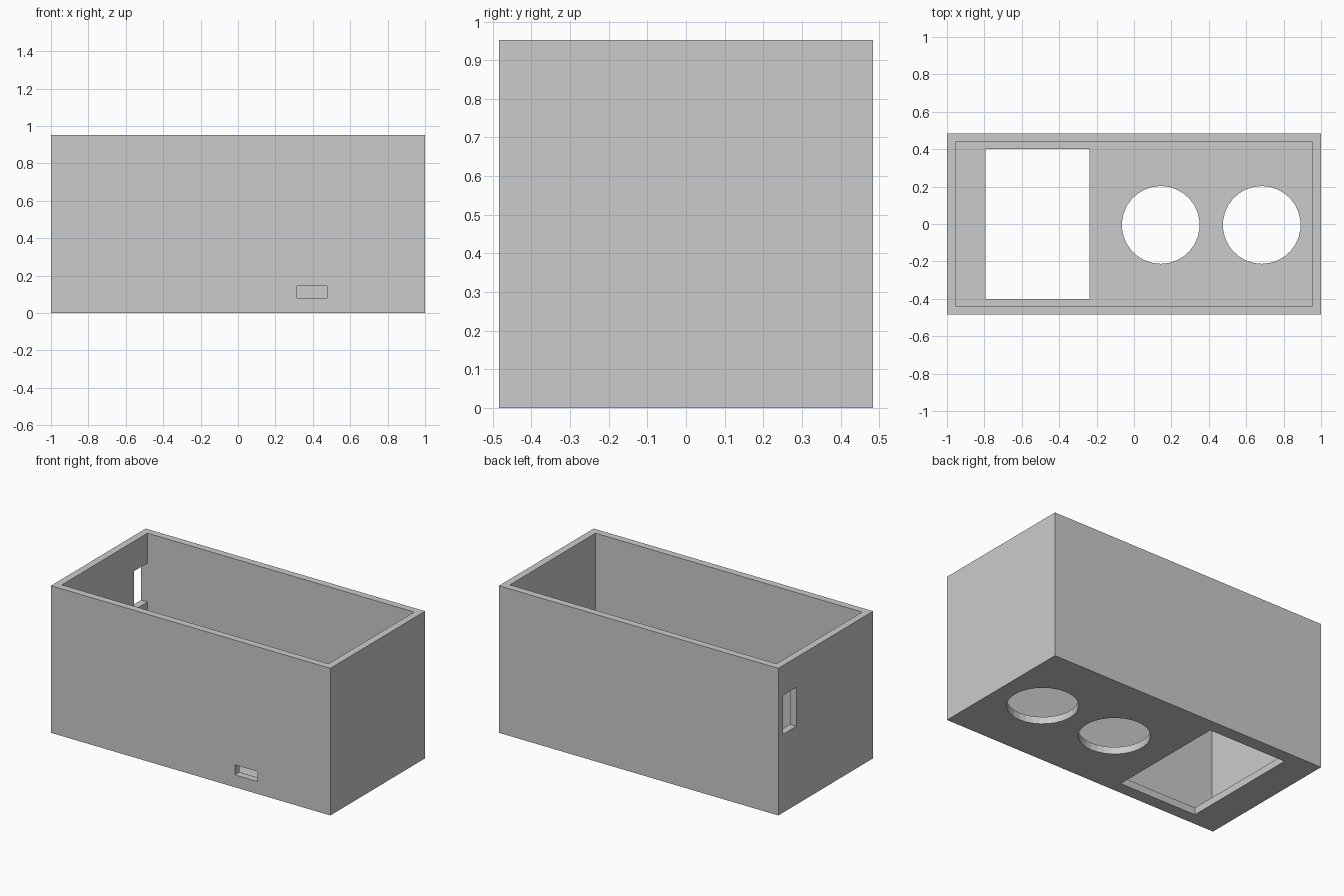
import bpy

if "Cube" in bpy.data.objects:
    bpy.data.objects.remove(bpy.data.objects["Cube"], do_unlink=True)

# Overall size and wall thickness
X, Y, H, WALL = 1.0, 0.484, 0.952, 0.046

grey = bpy.data.materials.new("plain_grey")
grey.use_nodes = True
grey.diffuse_color = (0.6, 0.6, 0.6, 1)
grey.node_tree.nodes["Principled BSDF"].inputs["Base Color"].default_value = (0.6, 0.6, 0.6, 1)


def block(name, low, high):
    """Box between two opposite corners."""
    bpy.ops.mesh.primitive_cube_add(size=1, location=[(a + b) / 2 for a, b in zip(low, high)])
    obj = bpy.context.object
    obj.name = name
    obj.scale = [b - a for a, b in zip(low, high)]
    bpy.ops.object.transform_apply(location=True, rotation=False, scale=True)
    obj.data.materials.append(grey)
    return obj


def round_cutter(name, x, y, radius):
    bpy.ops.mesh.primitive_cylinder_add(vertices=30, radius=radius, depth=0.12, location=(x, y, 0.02))
    obj = bpy.context.object
    obj.name = name
    obj.data.materials.append(grey)
    return obj


# Open-topped box
box = block("open_box", (-X, -Y, 0), (X, Y, H))

inner_y = Y - WALL
cutters = [
    # Hollow interior
    block("interior_cutter", (-X + WALL, -inner_y, WALL), (X - WALL, inner_y, H + 0.1)),
    # Rectangular window and two round holes in the floor
    block("floor_window_cutter", (-0.795, -0.402, -0.1), (-0.238, 0.4, 0.1)),
    round_cutter("round_hole_cutter_a", 0.143, -0.005, 0.208),
    round_cutter("round_hole_cutter_b", 0.683, -0.005, 0.208),
    # Small slot low in the front wall
    block("front_slot_cutter", (0.316, -Y - 0.1, 0.08), (0.477, -inner_y + 0.05, 0.145)),
    # Upright slot in the end wall, flush with the inside of the back wall
    block("end_slot_cutter", (-X - 0.1, 0.3, 0.507), (-X + WALL + 0.05, inner_y, 0.759)),
]

# Cut every opening in turn
bpy.ops.object.select_all(action="DESELECT")
bpy.context.view_layer.objects.active = box
box.select_set(True)
for cutter in cutters:
    mod = box.modifiers.new(cutter.name, "BOOLEAN")
    mod.operation = "DIFFERENCE"
    mod.solver = "EXACT"
    mod.object = cutter
    bpy.ops.object.modifier_apply(modifier=mod.name)
for cutter in cutters:
    bpy.data.objects.remove(cutter, do_unlink=True)
